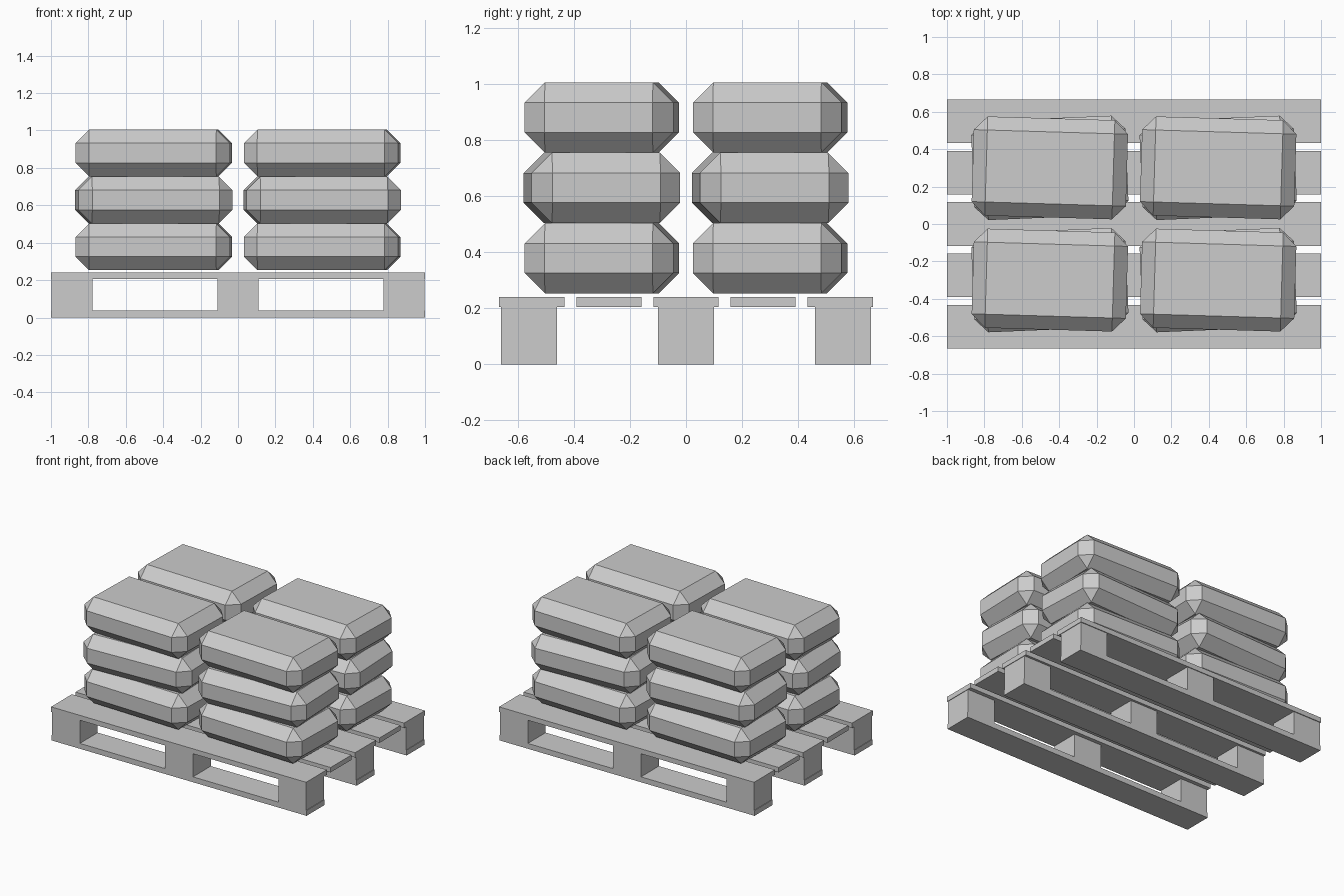
import bpy, math

if "Cube" in bpy.data.objects:
    bpy.data.objects.remove(bpy.data.objects["Cube"])

grey = bpy.data.materials.new("plain grey")
grey.diffuse_color = (0.604, 0.604, 0.604, 1)
grey.use_nodes = True
grey.node_tree.nodes["Principled BSDF"].inputs["Base Color"].default_value = grey.diffuse_color


def box(name, center, size, turn=0, bevel=0):
    """Box with an optional flat one-segment bevel and a turn about z."""
    bpy.ops.mesh.primitive_cube_add(size=1, location=center)
    ob = bpy.context.object
    ob.name = name
    ob.scale = size
    bpy.ops.object.transform_apply(location=False, rotation=False, scale=True)
    ob.rotation_euler.z = math.radians(turn)
    ob.data.materials.append(grey)
    if bevel:
        mod = ob.modifiers.new("chamfer", 'BEVEL')
        mod.width = bevel
        mod.segments = 1
    return ob


# Pallet deck: five boards along x
for i in range(5):
    box(f"deck_board_{i + 1}", (0, (i - 2) * 0.2745, 0.2225), (2, 0.233, 0.035))

# Pallet runners, each with three support blocks
for i, y in enumerate((-0.56, 0, 0.56)):
    box(f"bottom_runner_{i + 1}", (0, y, 0.019), (2, 0.2, 0.038))
    for j, x in enumerate((-0.887, 0, 0.887)):
        box(f"support_block_{i + 1}_{j + 1}", (x, y, 0.1215), (0.218, 0.2, 0.167))

# Sacks: four stacks of three, the middle layer turned the other way
for layer, turn in enumerate((-1.7, 2.4, -1.7)):
    for x in (-0.45, 0.45):
        for y in (-0.3, 0.3):
            side = ("left" if x < 0 else "right") + ("_front" if y < 0 else "_back")
            box(f"sack_{side}_{layer + 1}", (x, y, 0.378 + layer * 0.2508),
                (0.825, 0.53, 0.2505), turn, 0.0725)
